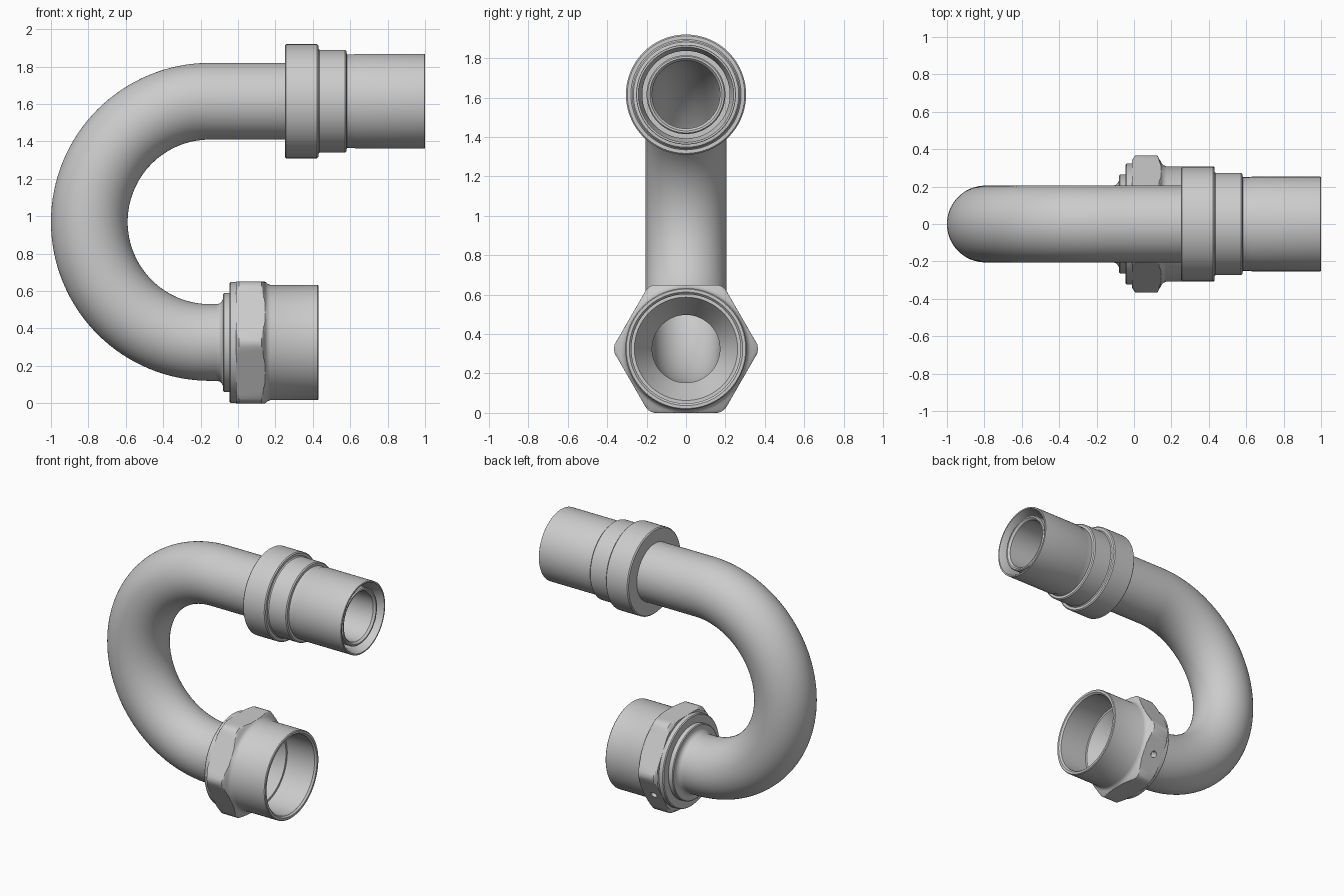
import bpy, bmesh, math
from mathutils import Vector, Matrix

if "Cube" in bpy.data.objects:
    bpy.data.objects.remove(bpy.data.objects["Cube"])

SEG = 96
TOP_Z, LOW_Z, BEND_X = 1.615, 0.325, -0.15
BEND_R = (TOP_Z - LOW_Z) / 2

metal = bpy.data.materials.new("grey metal")
metal.diffuse_color = (0.6, 0.6, 0.6, 1)
metal.use_nodes = True
metal.node_tree.nodes["Principled BSDF"].inputs["Base Color"].default_value = metal.diffuse_color


def skin(name, rings, apothem=None):
    """Closed solid from a loop of rings (centre, in-plane normal, radius); apothem clips to a hexagon."""
    bm = bmesh.new()
    loops = []
    for centre, normal, radius in rings:
        loop = []
        for i in range(SEG):
            a = 2 * math.pi * i / SEG
            r = radius
            if apothem:
                r = min(r, apothem / math.cos(a % (math.pi / 3) - math.pi / 6))
            loop.append(bm.verts.new(centre + r * (math.cos(a) * Vector((0, 1, 0)) + math.sin(a) * normal)))
        loops.append(loop)
    for k, a in enumerate(loops):
        b = loops[(k + 1) % len(loops)]
        for i in range(SEG):
            j = (i + 1) % SEG
            bm.faces.new((a[i], a[j], b[j], b[i]))
    bmesh.ops.recalc_face_normals(bm, faces=bm.faces)
    mesh = bpy.data.meshes.new(name)
    bm.to_mesh(mesh)
    bm.free()
    ob = bpy.data.objects.new(name, mesh)
    bpy.context.collection.objects.link(ob)
    mesh.materials.append(metal)
    bpy.ops.object.select_all(action='DESELECT')
    bpy.context.view_layer.objects.active = ob
    ob.select_set(True)
    bpy.ops.object.shade_smooth_by_angle(angle=math.radians(28))
    return ob


def lathe(name, z, profile, apothem=None):
    """Revolve a closed (x, radius) profile about the x-direction axis at height z."""
    return skin(name, [(Vector((x, 0, z)), Vector((0, 0, 1)), r) for x, r in profile], apothem)


# Hollow U-bend pipe
up = Vector((0, 0, 1))
path = [(Vector((0.3, 0, TOP_Z)), up)]
for i in range(65):
    a = math.pi / 2 + math.pi * i / 64
    n = Vector((math.cos(a), 0, math.sin(a)))
    path.append((Vector((BEND_X, 0, (TOP_Z + LOW_Z) / 2)) + BEND_R * n, n))
path.append((Vector((0.05, 0, LOW_Z)), -up))
skin("bent_pipe", [(c, n, 0.205) for c, n in path] + [(c, n, 0.172) for c, n in reversed(path)])

# Upper stepped sleeve with an inner tube set back in its mouth
lathe("upper_sleeve", TOP_Z, [
    (0.25, 0.19), (0.25, 0.298), (0.257, 0.305), (0.423, 0.305), (0.43, 0.298), (0.43, 0.28),
    (0.437, 0.274), (0.573, 0.274), (0.58, 0.267), (0.582, 0.25), (0.62, 0.25), (0.63, 0.253),
    (0.998, 0.253), (1.0, 0.251), (1.0, 0.242), (0.94, 0.222), (0.86, 0.222), (0.86, 0.19)])
lathe("upper_inner_tube", TOP_Z, [
    (0.28, 0.172), (0.28, 0.2), (0.968, 0.2), (0.975, 0.194), (0.975, 0.184), (0.96, 0.172)])

# Ferrule behind the nut, filleted onto the pipe
fillet = [(-0.115 + 0.035 * math.sin(t), 0.24 - 0.035 * math.cos(t))
          for t in [math.pi / 2 * i / 6 for i in range(7)]]
lathe("lower_ferrule", LOW_Z, [(-0.115, 0.19)] + fillet +
      [(-0.08, 0.258), (-0.075, 0.264), (-0.02, 0.264), (-0.02, 0.19)])

# Hex nut with washer face, chamfered corners, open socket and inner cone
chamfer_in = [(-0.01 + 0.004 * i, 0.342 + 0.006 * i) for i in range(5)]
chamfer_out = [(0.125 + 0.004 * i, 0.366 - 0.0072 * i) for i in range(7)]
nut = lathe("hex_nut", LOW_Z, [
    (-0.045, 0.19), (-0.045, 0.318), (-0.039, 0.324), (-0.01, 0.324)] + chamfer_in + chamfer_out + [
    (0.157, 0.315), (0.172, 0.308), (0.425, 0.308), (0.43, 0.303), (0.43, 0.288), (0.418, 0.277),
    (0.2, 0.277), (0.2, 0.262), (0.19, 0.256), (0.05, 0.172), (0.04, 0.19)], apothem=0.325)

# Small drilled hole in the lower rear flat of the nut
out = Vector((0, math.cos(math.pi / 6), -0.5))
bpy.ops.mesh.primitive_cylinder_add(vertices=24, radius=0.023, depth=0.12)
drill = bpy.context.object
drill.name = "drill_cutter"
drill.matrix_world = (Matrix.Translation(Vector((0.06, 0, LOW_Z)) + out * 0.325)
                      @ out.to_track_quat('Z', 'Y').to_matrix().to_4x4())
drill.data.materials.append(metal)
drill.hide_render = True
drill.display_type = 'WIRE'
cut = nut.modifiers.new("hole", 'BOOLEAN')
cut.object = drill
cut.operation = 'DIFFERENCE'
cut.solver = 'EXACT'
bpy.context.view_layer.objects.active = nut
bpy.ops.object.modifier_apply(modifier=cut.name)
bpy.data.objects.remove(drill)
bpy.ops.object.select_all(action='DESELECT')
nut.select_set(True)
bpy.ops.object.shade_smooth_by_angle(angle=math.radians(28))
